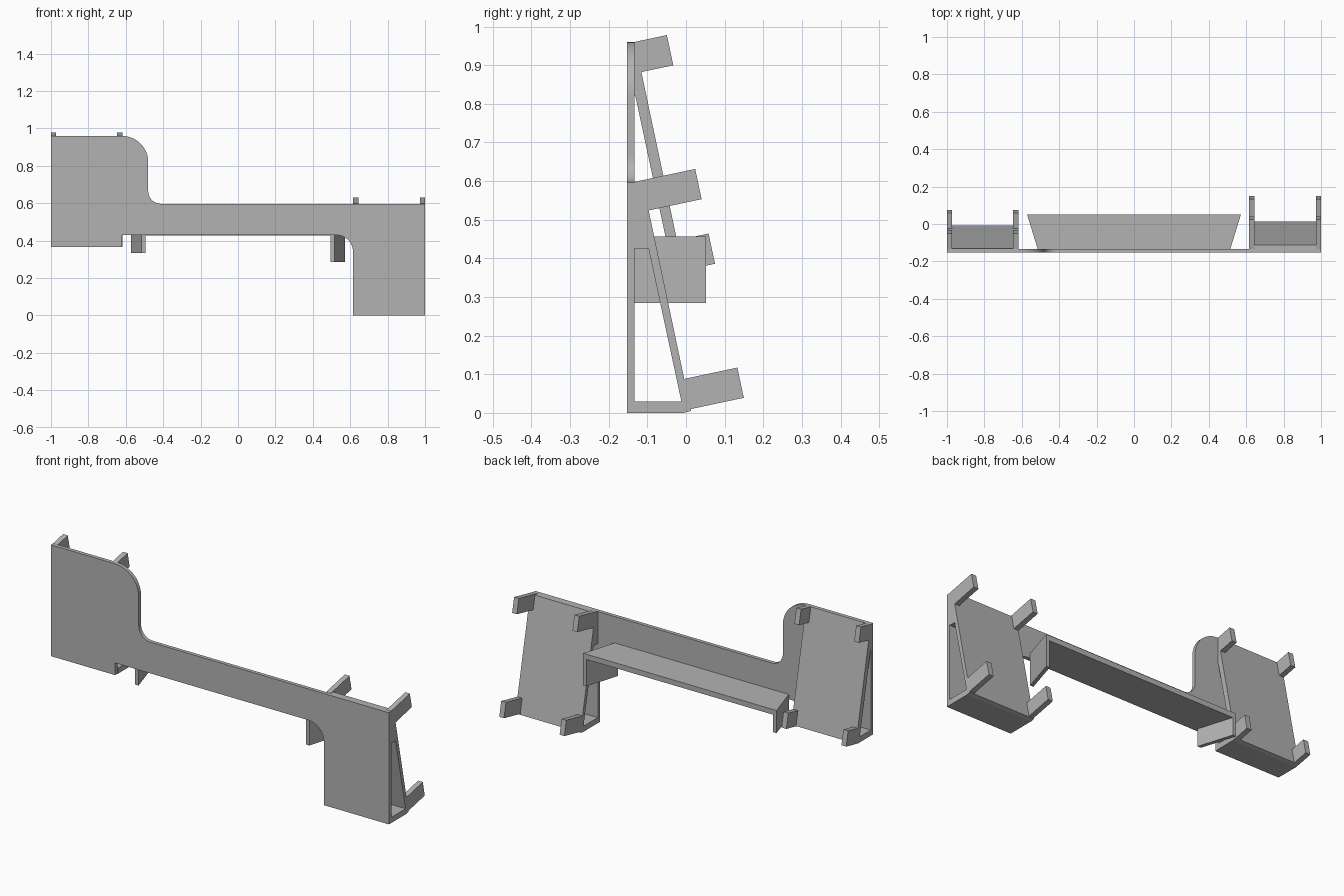
import bpy
import bmesh
from math import sin, cos, radians, pi
from mathutils import Vector

cube = bpy.data.objects.get("Cube")
if cube:
    bpy.data.objects.remove(cube, do_unlink=True)

grey = bpy.data.materials.new("plain_grey")
grey.use_nodes = True
grey.diffuse_color = (0.45, 0.45, 0.45, 1)
grey.node_tree.nodes["Principled BSDF"].inputs["Base Color"].default_value = (0.45, 0.45, 0.45, 1)

FRONT, INNER = -0.153, -0.133   # faces of the front panel
TILT = radians(12)


def prism(name, points, axis, start, end):
    """Extrude a 2D profile along the x, y or z axis."""
    def place(p):
        co = list(p)
        co.insert(axis, start)
        return co
    bm = bmesh.new()
    face = bm.faces.new([bm.verts.new(place(p)) for p in points])
    moved = bmesh.ops.extrude_face_region(bm, geom=[face])["geom"]
    shift = Vector((0, 0, 0))
    shift[axis] = end - start
    bmesh.ops.translate(bm, vec=shift, verts=[v for v in moved if isinstance(v, bmesh.types.BMVert)])
    bmesh.ops.recalc_face_normals(bm, faces=bm.faces)
    mesh = bpy.data.meshes.new(name)
    bm.to_mesh(mesh)
    bm.free()
    mesh.materials.append(grey)
    obj = bpy.data.objects.new(name, mesh)
    bpy.context.collection.objects.link(obj)
    return obj


def arc(cx, cz, r, a0, a1, steps=12):
    angles = [radians(a0 + (a1 - a0) * i / steps) for i in range(steps + 1)]
    return [(cx + r * cos(a), cz + r * sin(a)) for a in angles]


# Front panel with rounded steps
outline = [(-1, 0.365), (-1, 0.96)]
outline += arc(-0.62, 0.82, 0.14, 90, 0)
outline += arc(-0.412, 0.665, 0.068, 180, 270)
outline += [(1, 0.597), (1, 0), (0.615, 0)]
outline += arc(0.525, 0.34, 0.09, 0, 90)
outline += [(-0.62, 0.43), (-0.62, 0.365)]
panel = prism("front_panel", outline, 1, FRONT, INNER)
bpy.ops.object.select_all(action="DESELECT")
panel.select_set(True)
bpy.context.view_layer.objects.active = panel
bpy.ops.object.shade_smooth_by_angle(angle=radians(30))


def clip(name, root, length, x0, x1):
    """Tilted bar whose lower inner corner is at root."""
    along = Vector((cos(TILT), sin(TILT))) * length
    up = Vector((-sin(TILT), cos(TILT))) * 0.08
    r = Vector(root)
    prism(name, [r, r + along, r + along + up, r + up], 0, x0, x1)


def holder(side, x0, x1, base, top, rear_top, rear_low, hole_top, hole_low, upper, lower):
    """Sloped hollow wedge with four corner clips."""
    prism(side + "_wedge", [
        (INNER, top), (rear_top, top), (rear_low, base + 0.005), (rear_low - 0.02, base),
        (INNER, base), (INNER, base + 0.03), (hole_low, base + 0.03), hole_top,
        (INNER, hole_top[1] + 0.001)], 0, x0, x1)
    for label, a in (("inner" if x0 > 0 else "outer", x0), ("outer" if x0 > 0 else "inner", x1 - 0.028)):
        clip(f"{side}_{label}_upper_clip", *upper, a, a + 0.028)
        clip(f"{side}_{label}_lower_clip", *lower, a, a + 0.028)


holder("left", 0.615, 1, 0, 0.597, -0.112, 0.013, (-0.097, 0.425), -0.012,
       ((-0.116, 0.520), 0.16), ((-0.001, 0.007), 0.154))
holder("right", -1, -0.618, 0.365, 0.96, -0.132, -0.007, (-0.131, 0.82), -0.04,
       ((-0.117, 0.882), 0.086), ((-0.01, 0.368), 0.087))

# Shelf with splayed ends
FRONT_X, BACK_X, BACK_Y = 0.515, 0.572, 0.052
prism("shelf", [(-FRONT_X, INNER), (FRONT_X, INNER), (BACK_X, BACK_Y), (-BACK_X, BACK_Y)],
      2, 0.428, 0.456)

# Hanging end plates under the shelf
for name, s, low in (("left", 1, 0.285), ("right", -1, 0.335)):
    prism(name + "_shelf_end", [
        (s * FRONT_X, INNER), (s * BACK_X, BACK_Y),
        (s * (BACK_X - 0.02), BACK_Y), (s * (FRONT_X - 0.02), INNER)], 2, low, 0.43)
